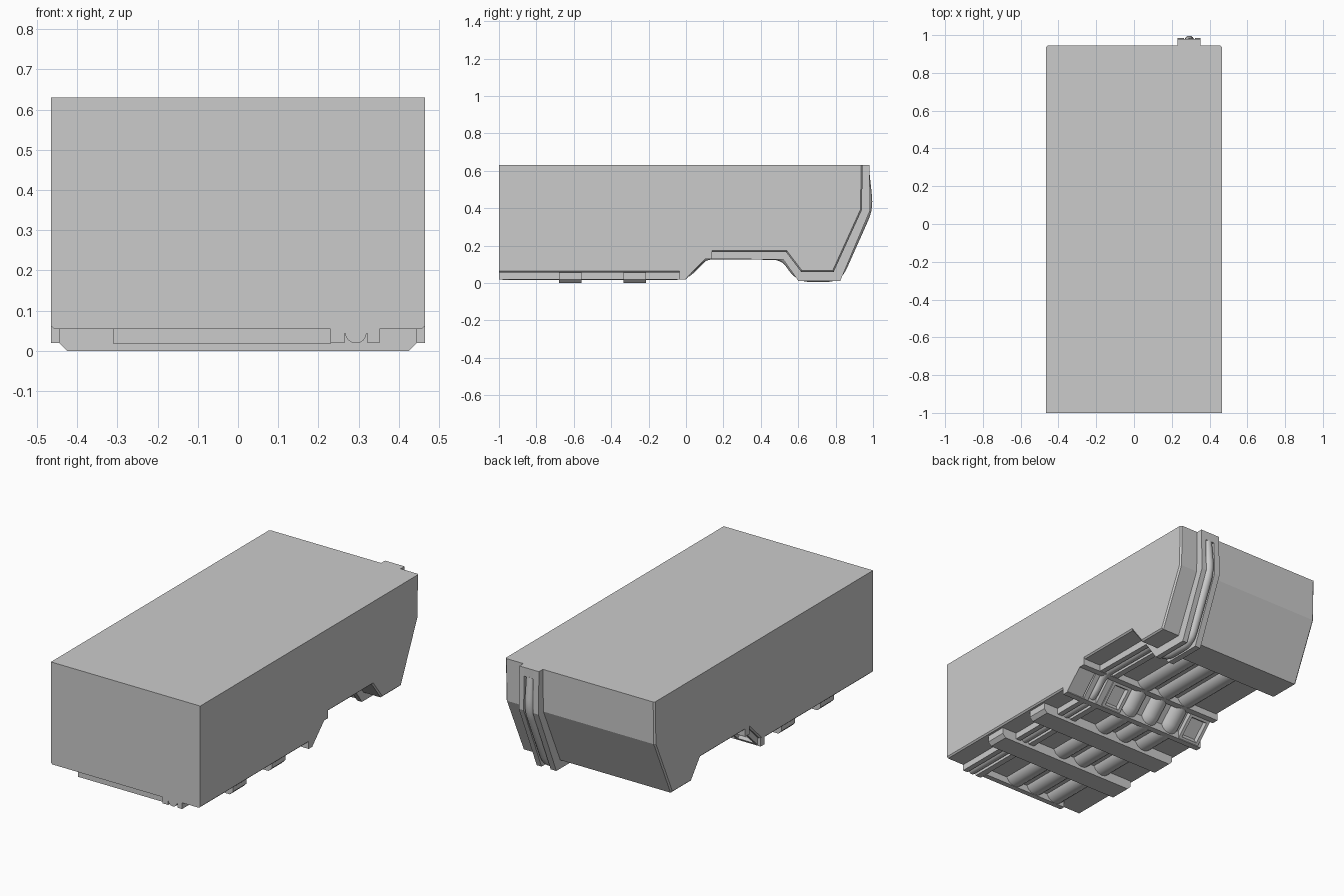
import bpy, bmesh, math
from mathutils import Vector

if "Cube" in bpy.data.objects:
    bpy.data.objects.remove(bpy.data.objects["Cube"])

# Side profile (y, z) of the body underside and rear, and the raised trim line outside it
BODY = [(-1, .055), (-.01, .055), (.10, .165), (.535, .165), (.615, .06), (.79, .06), (.94, .39), (.945, .63)]
TRIM = [(-1, .02), (0, .02), (.105, .13), (.52, .125), (.60, .012), (.825, .012), (.985, .39), (.98, .63)]
HALF = .465


def finish(bm, name):
    bmesh.ops.recalc_face_normals(bm, faces=bm.faces)
    me = bpy.data.meshes.new(name)
    bm.to_mesh(me)
    bm.free()
    ob = bpy.data.objects.new(name, me)
    bpy.context.collection.objects.link(ob)
    return ob


def prism(pts, axis, a, b):
    """Extrude a 2D polygon along x (pts are y,z) or along y (pts are x,z)."""
    bm = bmesh.new()
    place = (lambda p, t: (t, p[0], p[1])) if axis == 'x' else (lambda p, t: (p[0], t, p[1]))
    face = bm.faces.new([bm.verts.new(place(p, a)) for p in pts])
    out = bmesh.ops.extrude_face_region(bm, geom=[face])
    d = Vector(place((0, 0), b - a))
    bmesh.ops.translate(bm, vec=d, verts=[v for v in out['geom'] if isinstance(v, bmesh.types.BMVert)])
    bmesh.ops.recalc_face_normals(bm, faces=bm.faces)
    return bm


def box(name, x0, x1, y0, y1, z0, z1):
    return finish(prism([(y0, z0), (y1, z0), (y1, z1), (y0, z1)], 'x', x0, x1), name)


def mix(t):
    return [(p[0] + (q[0] - p[0]) * t, p[1] + (q[1] - p[1]) * t) for p, q in zip(BODY, TRIM)]


def ribbon(name, x0, x1, t):
    """Band following the profile, raised by fraction t of the trim height."""
    return finish(prism(mix(-.2) + mix(t)[::-1], 'x', x0, x1), name)


def fillet(pts, r, n=5):
    """Round the corners of a path with short quadratic arcs."""
    pts = [Vector(p) for p in pts]
    out = [pts[0]]
    for a, b, c in zip(pts, pts[1:], pts[2:]):
        s = b + (a - b).normalized() * min(r, (a - b).length * .45)
        e = b + (c - b).normalized() * min(r, (c - b).length * .45)
        for i in range(n + 1):
            t = i / n
            out.append(s * (1 - t) ** 2 + b * 2 * t * (1 - t) + e * t * t)
    return out + [pts[-1]]


def pipe(name, x, path, radius, corner):
    """Round tube swept along a (y, z) path at a fixed x."""
    bm = bmesh.new()
    pts = fillet(path, corner)
    rings, n = [], 16
    for i, p in enumerate(pts):
        d = (pts[min(i + 1, len(pts) - 1)] - pts[max(i - 1, 0)]).normalized()
        nrm = Vector((-d.y, d.x))
        ring = []
        for k in range(n):
            a = 2 * math.pi * k / n
            q = p + nrm * radius * math.sin(a)
            ring.append(bm.verts.new((x + radius * math.cos(a), q.x, q.y)))
        rings.append(ring)
    for r, s in zip(rings, rings[1:]):
        for k in range(n):
            bm.faces.new((r[k], r[(k + 1) % n], s[(k + 1) % n], s[k]))
    bm.faces.new(rings[0])
    bm.faces.new(rings[-1])
    ob = finish(bm, name)
    smooth(ob, 40)
    return ob


def smooth(ob, deg):
    bpy.ops.object.select_all(action='DESELECT')
    ob.select_set(True)
    bpy.context.view_layer.objects.active = ob
    bpy.ops.object.shade_smooth_by_angle(angle=math.radians(deg))


# Main body with small chamfers along the lower and rear side edges
bm = prism(BODY + [(-1, .63)], 'x', -HALF, HALF)
edges = []
for e in bm.edges:
    m = (e.verts[0].co + e.verts[1].co) / 2
    if abs(abs(m.x) - HALF) < 1e-4 and m.z < .625 and m.y > -.999:
        edges.append(e)
bmesh.ops.bevel(bm, geom=edges, offset=.008, segments=1, affect='EDGES')
finish(bm, "body")

# Conduit channel: base, two rails, top cap and the round conduit inside
ribbon("conduit_base", .24, .34, .35)
ribbon("conduit_rail_inner", .23, .265, 1)
ribbon("conduit_rail_outer", .322, .352, 1)
box("conduit_top_cap", .23, .352, .93, .98, .58, .63)
pipe("conduit", .293, [(-1, .046), (-.012, .046), (.095, .155), (.525, .15), (.607, .032),
                       (.81, .032), (.974, .40), (.955, .58)], .027, .06)

# Three large pipes running along the underside
for i, x in enumerate((.035, -.105, -.245)):
    pipe(f"under_pipe_{i + 1}", x, [(-.96, .075), (-.02, .075), (.09, .185), (.60, .185)], .058, .03)

# Plate closing the front ends of the pipes
box("front_end_plate", -.31, .23, -.98, -.95, .017, .065)

# Cross bars with chamfered ends
for i, y in enumerate((-.62, -.275)):
    pts = [(-.445, .065), (-.445, .02), (-.425, 0), (.425, 0), (.445, .02), (.445, .065)]
    finish(prism(pts, 'y', y - .06, y + .06), f"cross_bar_{i + 1}")

# Stepped bracket on the slope: two rails and pads, some with recessed windows
box("bracket_lower_rail", -HALF, HALF, -.035, 0, .02, .07)
box("bracket_upper_rail", -HALF, HALF, .10, .138, .128, .175)
SLOPE = [(-.01, .07), (-.004, .02), (.105, .13), (.105, .18)]
for name, x0, x1, window in (("side_pad_right", .36, HALF, False), ("window_pad_right", .10, .225, True),
                             ("window_pad_left", -.445, -.31, True)):
    bm = prism(SLOPE, 'x', x0, x1)
    if window:
        face = max(bm.faces, key=lambda f: f.normal.dot(Vector((0, .7, -.7))))
        bmesh.ops.inset_region(bm, faces=[face], thickness=.025)
        bmesh.ops.inset_region(bm, faces=[face], thickness=.008, depth=-.022)
    finish(bm, name)
